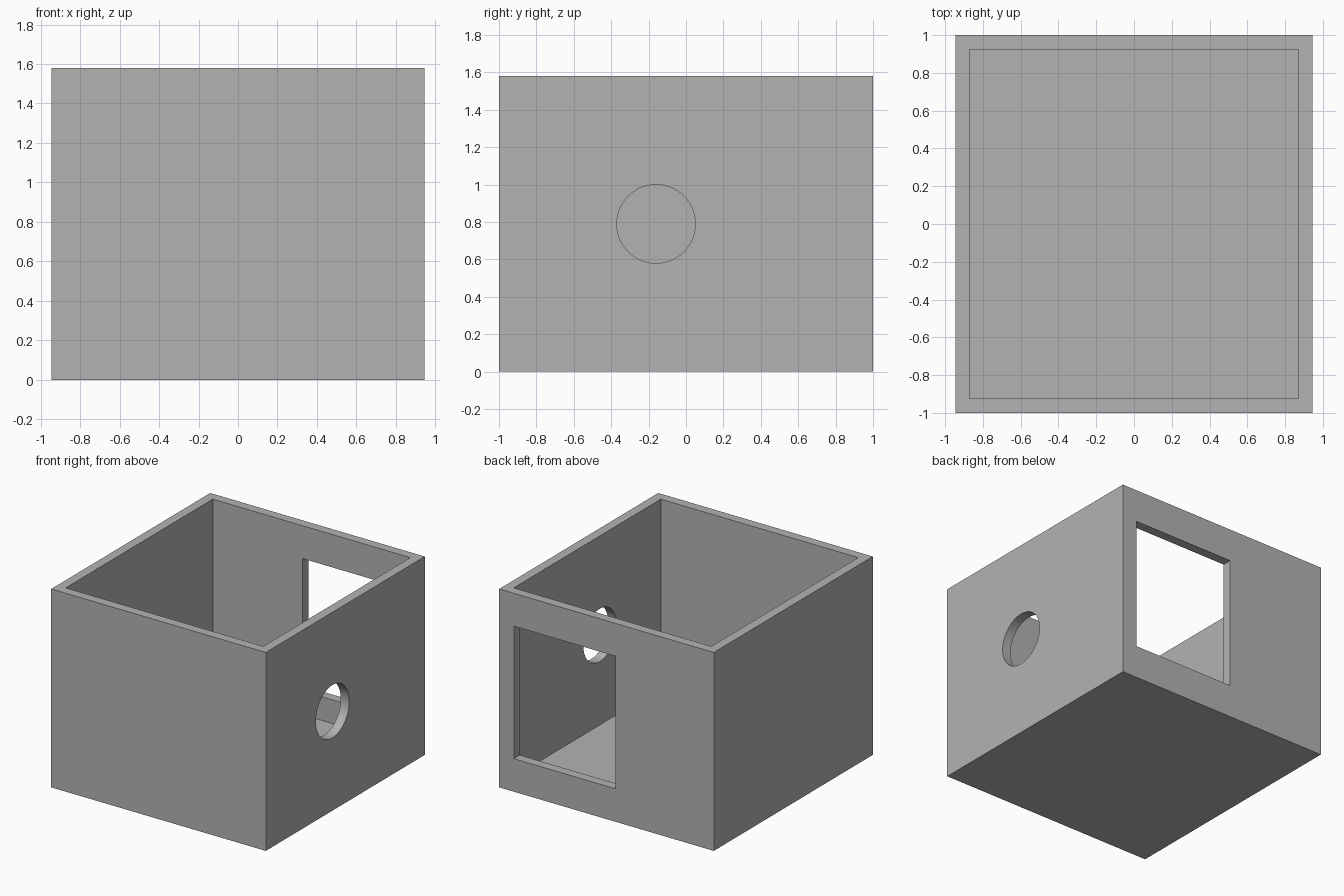
import bpy
from mathutils import Vector

if "Cube" in bpy.data.objects:
    bpy.data.objects.remove(bpy.data.objects["Cube"], do_unlink=True)

WIDTH, DEPTH, HEIGHT, WALL = 1.89, 2.0, 1.58, 0.075

grey = bpy.data.materials.new("plain_grey")
grey.use_nodes = True
colour = (0.45, 0.45, 0.45, 1)
grey.diffuse_color = colour
grey.node_tree.nodes["Principled BSDF"].inputs["Base Color"].default_value = colour


def block(name, low, high):
    """Box spanning two opposite corners."""
    low, high = Vector(low), Vector(high)
    bpy.ops.mesh.primitive_cube_add(size=1, location=(low + high) / 2)
    obj = bpy.context.object
    obj.name = name
    obj.scale = high - low
    bpy.ops.object.transform_apply(location=True, rotation=False, scale=True)
    obj.data.materials.append(grey)
    return obj


def cut(target, cutter):
    """Subtract a cutter, apply the result and remove the cutter."""
    cutter.hide_render = True
    mod = target.modifiers.new("cut_" + cutter.name, "BOOLEAN")
    mod.operation = "DIFFERENCE"
    mod.solver = "EXACT"
    mod.object = cutter
    bpy.context.view_layer.objects.active = target
    bpy.ops.object.modifier_apply(modifier=mod.name)
    bpy.data.objects.remove(cutter, do_unlink=True)


# Open-topped box
x, y = WIDTH / 2, DEPTH / 2
box = block("open_box", (-x, -y, 0), (x, y, HEIGHT))
cut(box, block("cavity", (WALL - x, WALL - y, WALL), (x - WALL, y - WALL, HEIGHT + 0.5)))

# Rectangular opening in the back wall
cut(box, block("back_opening", (-0.08, y - 0.2, 0.263), (0.817, y + 0.2, 1.318)))

# Round hole in the side wall
bpy.ops.mesh.primitive_cylinder_add(vertices=64, radius=0.21, depth=0.4,
                                    location=(x, -0.16, HEIGHT / 2),
                                    rotation=(0, 1.5708, 0))
hole = bpy.context.object
hole.name = "side_hole"
hole.data.materials.append(grey)
cut(box, hole)

# Smooth the round hole, keep the flat walls crisp
bpy.ops.object.select_all(action="DESELECT")
box.select_set(True)
bpy.context.view_layer.objects.active = box
bpy.ops.object.shade_smooth_by_angle(angle=0.5)
